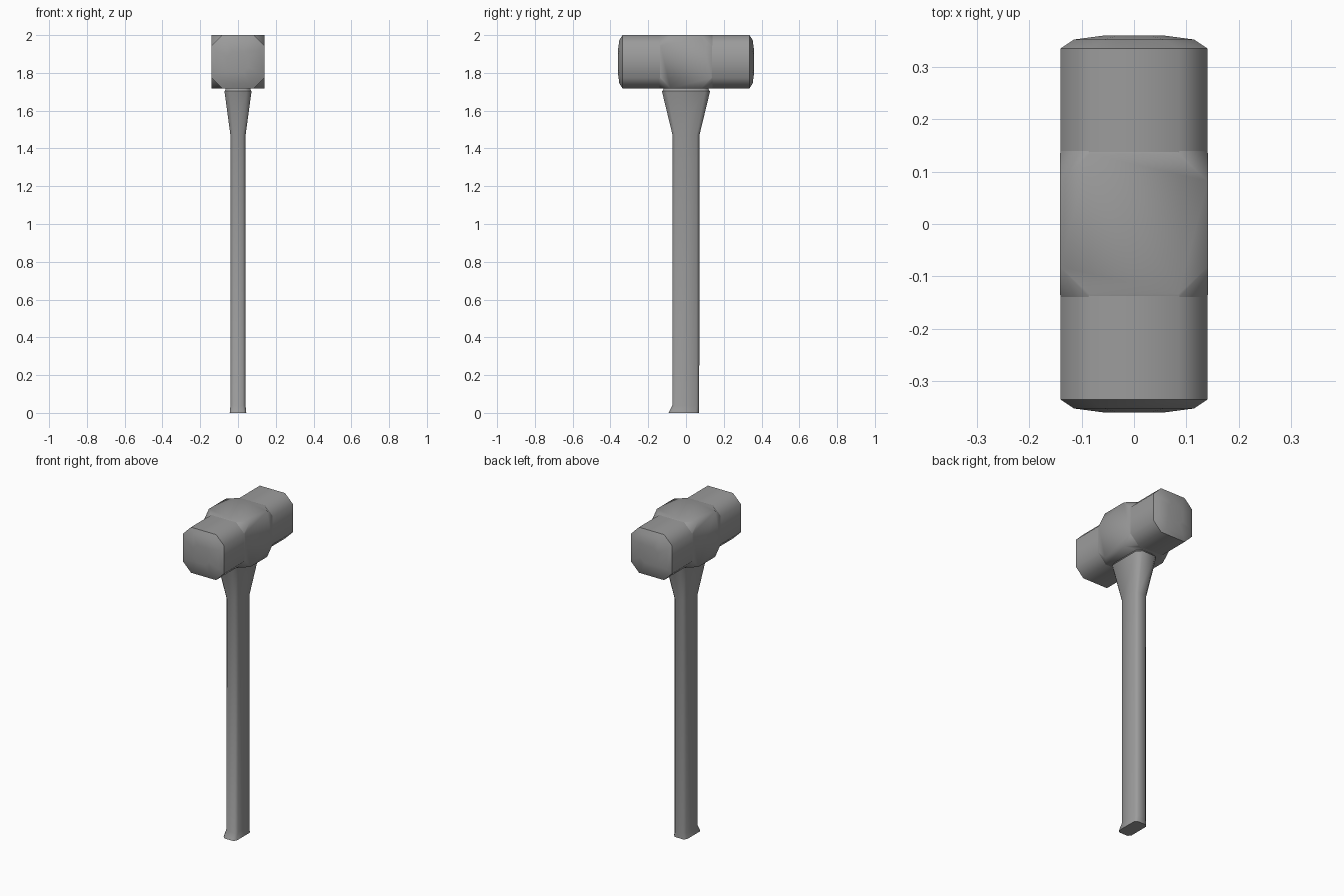
import bpy, bmesh, math

cube = bpy.data.objects.get("Cube")
if cube:
    bpy.data.objects.remove(cube, do_unlink=True)

# Single flat colour
grey = bpy.data.materials.new("plain_grey")
grey.use_nodes = True
COLOUR = (0.33, 0.33, 0.33, 1)
grey.diffuse_color = COLOUR
grey.node_tree.nodes["Principled BSDF"].inputs["Base Color"].default_value = COLOUR


def octagon(hx, hy, cx, cy):
    """Rectangle of half size hx, hy with corners cut by cx, cy."""
    return [(hx, -hy + cy), (hx, hy - cy), (hx - cx, hy), (-hx + cx, hy),
            (-hx, hy - cy), (-hx, -hy + cy), (-hx + cx, -hy), (hx - cx, -hy)]


def finish(name, bm):
    bmesh.ops.recalc_face_normals(bm, faces=bm.faces)
    mesh = bpy.data.meshes.new(name)
    bm.to_mesh(mesh)
    bm.free()
    mesh.materials.append(grey)
    obj = bpy.data.objects.new(name, mesh)
    bpy.context.collection.objects.link(obj)
    bpy.ops.object.select_all(action='DESELECT')
    obj.select_set(True)
    bpy.context.view_layer.objects.active = obj
    bpy.ops.object.shade_smooth_by_angle(angle=math.radians(47))
    return obj


def loft(name, rings):
    """Skin a list of 3D rings and cap both ends."""
    bm = bmesh.new()
    loops = [[bm.verts.new(p) for p in ring] for ring in rings]
    for a, b in zip(loops, loops[1:]):
        for i in range(len(a)):
            j = (i + 1) % len(a)
            bm.faces.new((a[i], a[j], b[j], b[i]))
    bm.faces.new(loops[0])
    bm.faces.new(loops[-1])
    return finish(name, bm)


HEAD_Z = 1.859

# Striking ends: octagonal bars with bevelled rims and slightly domed faces
PROFILE = [(0.10, 0.1405), (0.336, 0.1405), (0.353, 0.115), (0.361, 0.055)]
for side, name in ((-1, "front_striking_end"), (1, "back_striking_end")):
    rings = []
    for y, r in PROFILE:
        cut = r * (0.39 if r > 0.12 else 0.5)
        rings.append([(x, side * y, HEAD_Z + z) for x, z in octagon(r, r, cut, cut)])
    loft(name, rings)

# Central block: square section whose corners slope down to the octagonal ends
H = 0.1415
bm = bmesh.new()
for s in (-1, 1):
    for x, z in octagon(H, H, 2 * H, 2 * H)[:4:2] + octagon(H, H, 0, 0):
        if abs(abs(x) - H) < 1e-6 and abs(abs(z) - H) < 1e-6:
            bm.verts.new((x, s * 0.082, HEAD_Z + z))
    for y, h in ((0.134, H), (0.144, 0.139)):
        for x, z in octagon(h, h, 0.056, 0.056):
            bm.verts.new((x, s * y, HEAD_Z + z))
bmesh.ops.remove_doubles(bm, verts=bm.verts, dist=1e-5)
bmesh.ops.convex_hull(bm, input=bm.verts)
bmesh.ops.dissolve_limit(bm, angle_limit=0.01, verts=bm.verts, edges=bm.edges)
finish("head_block", bm)

# Handle: (z, half x, front y, back y, corner cut)
SECTIONS = [
    (0.000, 0.044, -0.092, 0.068, 0.015),
    (0.010, 0.043, -0.088, 0.068, 0.015),
    (0.040, 0.040, -0.072, 0.070, 0.015),
    (1.470, 0.040, -0.071, 0.071, 0.015),
    (1.705, 0.072, -0.128, 0.128, 0.026),
]
handle = []
for z, hx, y0, y1, cut in SECTIONS:
    mid, hy = (y0 + y1) / 2, (y1 - y0) / 2
    handle.append([(x, mid + y, z) for x, y in octagon(hx, hy, cut, cut)])
loft("handle", handle)

# Collar joining handle and head
loft("collar", [[(x, y, z) for x, y in octagon(hx, hy, 0.026, 0.026)]
                for z, hx, hy in ((1.70, 0.071, 0.126), (1.73, 0.060, 0.112))])
